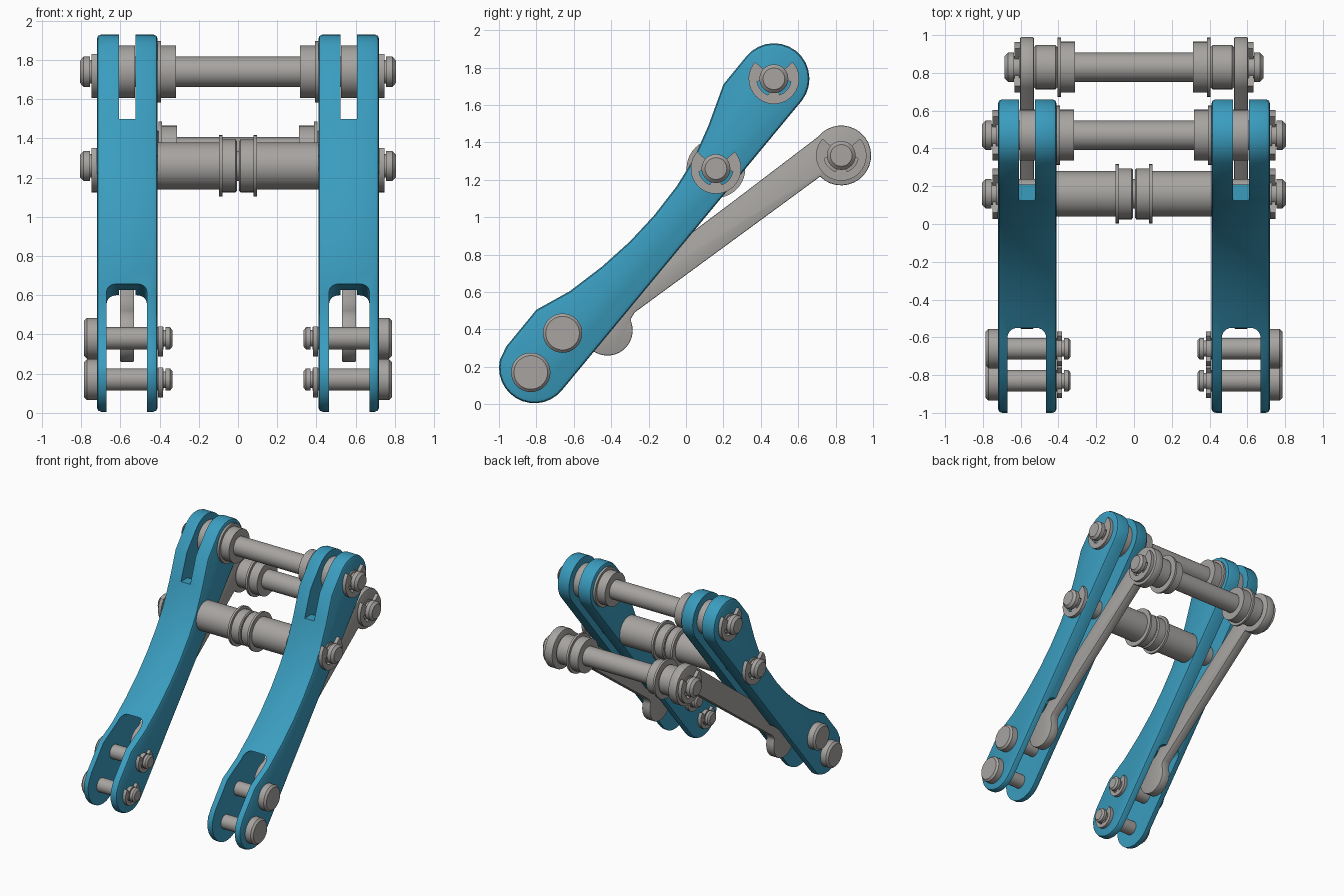
import bpy, bmesh, math
from mathutils import Vector

cube = bpy.data.objects.get("Cube")
if cube:
    bpy.data.objects.remove(cube, do_unlink=True)


def material(name, rgb):
    m = bpy.data.materials.new(name)
    m.use_nodes = True
    m.diffuse_color = (*rgb, 1)
    m.node_tree.nodes["Principled BSDF"].inputs["Base Color"].default_value = (*rgb, 1)
    return m


BLUE = material("blue paint", (0.042, 0.335, 0.52))
GREY = material("grey metal", (0.385, 0.37, 0.355))


def finish(bm, name, mat, angle=30):
    bmesh.ops.recalc_face_normals(bm, faces=bm.faces)
    me = bpy.data.meshes.new(name)
    bm.to_mesh(me)
    bm.free()
    me.materials.append(mat)
    ob = bpy.data.objects.new(name, me)
    bpy.context.collection.objects.link(ob)
    select(ob)
    bpy.ops.object.shade_smooth_by_angle(angle=math.radians(angle))
    return ob


def select(ob):
    bpy.ops.object.select_all(action='DESELECT')
    ob.select_set(True)
    bpy.context.view_layer.objects.active = ob


def arc(cy, cz, r, a0, a1, n):
    """Points on a circle in the side plane, angles in degrees."""
    angles = [math.radians(a0 + (a1 - a0) * i / n) for i in range(n + 1)]
    return [(cy + r * math.cos(a), cz + r * math.sin(a)) for a in angles]


def prism(name, pts, x0, x1, mat, s=1, bevel=0):
    """Extrude a side profile of (y, z) points from x0 to x1."""
    bm = bmesh.new()
    face = bm.faces.new([bm.verts.new((s * x0, y, z)) for y, z in pts])
    out = bmesh.ops.extrude_face_region(bm, geom=[face])
    bmesh.ops.translate(bm, vec=(s * (x1 - x0), 0, 0),
                        verts=[v for v in out["geom"] if isinstance(v, bmesh.types.BMVert)])
    if bevel:
        rim = [e for e in bm.edges if abs(e.verts[0].co.x - e.verts[1].co.x) < 1e-6]
        bmesh.ops.bevel(bm, geom=rim, offset=bevel, segments=2, profile=0.5, affect='EDGES')
    return finish(bm, name, mat)


def turned(name, steps, y, z, s=1, n=40):
    """Revolve (x, radius) steps about an axis along x."""
    bm = bmesh.new()
    rings = [[bm.verts.new((s * x, y + r * math.cos(2 * math.pi * i / n),
                            z + r * math.sin(2 * math.pi * i / n))) for i in range(n)]
             for x, r in steps]
    for a, b in zip(rings, rings[1:]):
        for i in range(n):
            j = (i + 1) % n
            bm.faces.new((a[i], a[j], b[j], b[i]))
    bm.faces.new(rings[0])
    bm.faces.new(rings[-1])
    return finish(bm, name, GREY)


def cut(ob, cutter):
    cutter.hide_render = True
    select(ob)
    mod = ob.modifiers.new("cut", 'BOOLEAN')
    mod.operation = 'DIFFERENCE'
    mod.solver = 'EXACT'
    mod.object = cutter
    bpy.ops.object.modifier_apply(modifier=mod.name)
    bpy.data.objects.remove(cutter, do_unlink=True)


def fork_cutter(s):
    """Wide lower opening with rounded upper corners and a sloping roof."""
    x0, x1, r, top = 0.465, 0.67, 0.05, 0.66
    pts = [(x0, -0.2), (x1, -0.2)] + arc(x1 - r, top - r, r, 0, 90, 6) + arc(x0 + r, top - r, r, 90, 180, 6)
    bm = bmesh.new()
    face = bm.faces.new([bm.verts.new((s * x, -1.2, z)) for x, z in pts])
    out = bmesh.ops.extrude_face_region(bm, geom=[face])
    bmesh.ops.translate(bm, vec=(0, 1.2, 0),
                        verts=[v for v in out["geom"] if isinstance(v, bmesh.types.BMVert)])
    for v in bm.verts:
        v.co.z -= 0.18 * (v.co.y + 0.56)
    return finish(bm, "fork_cutter", BLUE)


def clip(name, y, z, x0, x1, s, r=0.135, hole=0.06):
    """Open retaining ring with three inner tabs."""
    mid = r * 0.68
    pts = arc(y, z, r, 138, 402, 28)
    for a0, a1, rad in ((402, 355, hole), (350, 290, mid), (288, 252, hole), (250, 190, mid), (185, 138, hole)):
        pts += arc(y, z, rad, a0, a1, 6)
    return prism(name, pts, x0, x1, GREY, s)


TOP, MIDDLE, REAR = (0.47, 1.74), (0.16, 1.26), (0.83, 1.33)
LOWER = [(-0.83, 0.17), (-0.66, 0.38)]

# Side profile of the arm: concave front, rounded ends, straight back
arm_profile = (
    [(-0.96, 0.31), (-0.8, 0.505), (-0.62, 0.605), (-0.45, 0.735), (-0.30, 0.87), (-0.17, 1.01),
     (-0.05, 1.165), (0.04, 1.31), (0.12, 1.49), (0.2, 1.71)]
    + arc(0.47, 1.74, 0.19, 142, -38, 14)
    + arc(-0.81, 0.195, 0.19, -38, -205, 14)[:-1])

# Narrow slot through the top that continues as a channel down the back
slot_profile = [(0.0, 1.5), (0.21, 1.5), (0.02, 1.1), (-0.33, 0.72), (-0.45, 0.5), (-0.3, 0.3),
                (0.9, 1.5), (0.9, 2.2), (0.0, 2.2)]

# Side profile of the rear link: two eyes and an offset bar
link_profile = (
    arc(0.83, 1.33, 0.16, -135, 142, 24)
    + [(0.22, 1.06), (-0.20, 0.745), (-0.37, 0.57)]
    + arc(-0.42, 0.395, 0.135, 100, 380, 24)
    + [(-0.293, 0.46), (-0.275, 0.49)])

for side, s in (("left", 1), ("right", -1)):
    # Arm with its fork and slot
    arm = prism(side + "_arm", arm_profile, 0.41, 0.72, BLUE, s, bevel=0.022)
    cut(arm, fork_cutter(s))
    cut(arm, prism("slot_cutter", slot_profile, 0.523, 0.608, BLUE, s))
    select(arm)
    bpy.ops.object.shade_smooth_by_angle(angle=math.radians(25))

    # Rear link
    prism(side + "_link", link_profile, 0.53, 0.603, GREY, s, bevel=0.006)

    # Headed lower pins with inner retaining rings
    for i, (y, z) in enumerate(LOWER):
        turned(f"{side}_lower_pin_{i + 1}",
               [(0.785, 0.09), (0.77, 0.105), (0.72, 0.105), (0.72, 0.057), (0.38, 0.057),
                (0.38, 0.042), (0.37, 0.042), (0.37, 0.057), (0.347, 0.057), (0.335, 0.042)], y, z, s)
        clip(f"{side}_lower_clip_{i + 1}", y, z, 0.382, 0.408, s, r=0.092, hole=0.042)

    # Retaining rings on the cross bars
    clip(side + "_top_clip", *TOP, 0.72, 0.748, s)
    clip(side + "_middle_clip", *MIDDLE, 0.72, 0.748, s)
    clip(side + "_rear_clip", *REAR, 0.604, 0.632, s)

    # Flanged collars and spacers on the bars
    collar = [(0.317, 0.135), (0.392, 0.135), (0.392, 0.157), (0.41, 0.157)]
    turned(side + "_top_collar", collar, *TOP, s)
    turned(side + "_top_spacer", [(0.525, 0.135), (0.606, 0.135)], *TOP, s)
    turned(side + "_rear_collar", [(x - 0.005, r) for x, r in collar], *REAR, s)
    turned(side + "_rear_spacer", [(0.405, 0.105), (0.415, 0.117), (0.52, 0.117), (0.53, 0.105)], *REAR, s)

    # Half sleeve on the middle bar with its central flange
    turned(side + "_middle_sleeve",
           [(0.005, 0.125), (0.012, 0.135), (0.08, 0.135), (0.08, 0.157), (0.098, 0.157),
            (0.098, 0.12), (0.41, 0.12)], *MIDDLE, s)


# Cross bars with grooved, chamfered ends
def cross_bar(name, end, y, z):
    half = [(0.0, 0.077), (end - 0.075, 0.077), (end - 0.075, 0.06), (end - 0.05, 0.06),
            (end - 0.05, 0.077), (end - 0.018, 0.077), (end, 0.058)]
    turned(name, [(-x, r) for x, r in reversed(half[1:])] + half[1:], y, z)


cross_bar("top_bar", 0.805, *TOP)
cross_bar("middle_bar", 0.805, *MIDDLE)
cross_bar("rear_bar", 0.685, *REAR)
